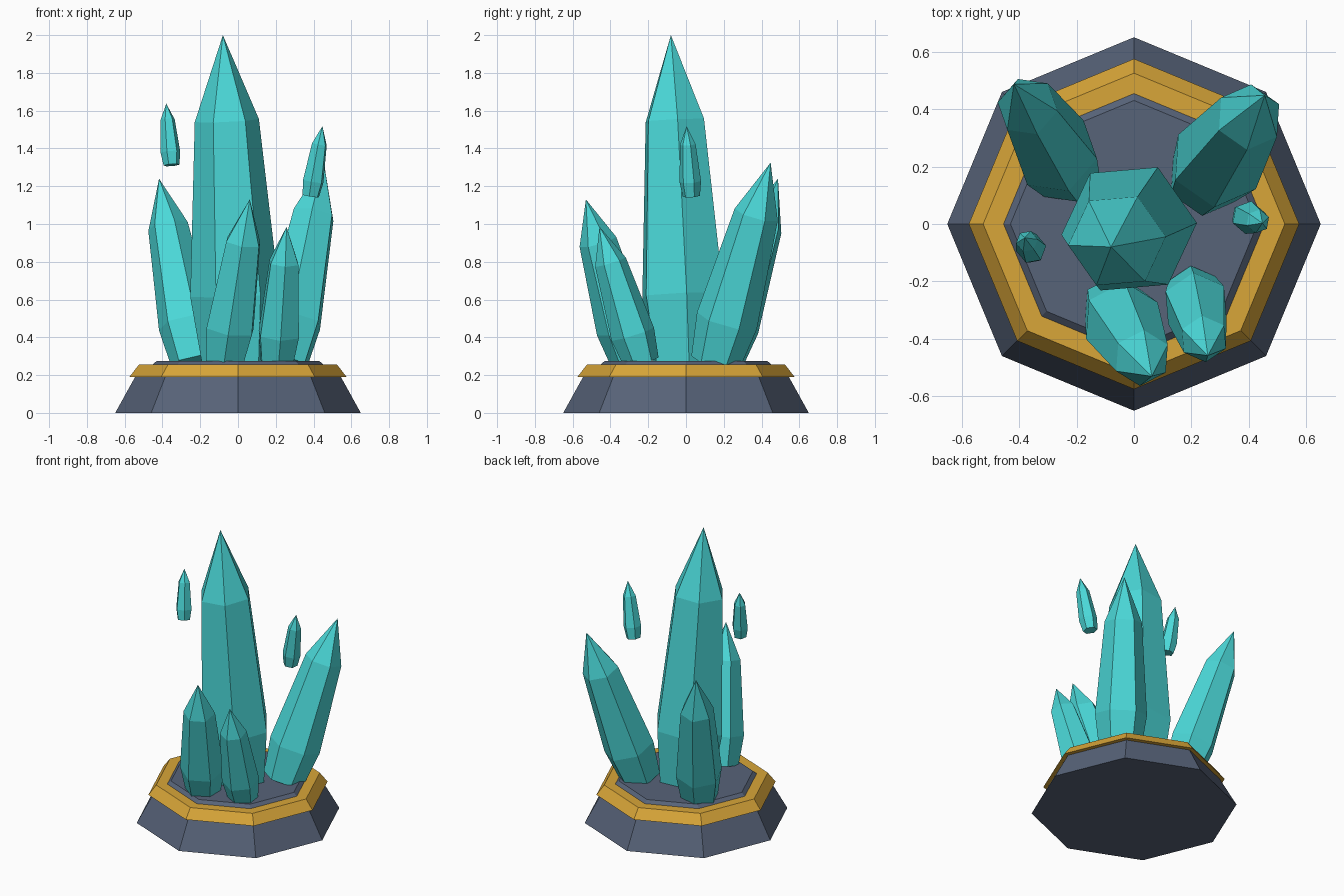
import bpy, bmesh
from math import sin, cos, radians, tau
from mathutils import Vector

cube = bpy.data.objects.get("Cube")
if cube:
    bpy.data.objects.remove(cube, do_unlink=True)


def make_material(name, color):
    mat = bpy.data.materials.new(name)
    mat.use_nodes = True
    mat.diffuse_color = (*color, 1)
    mat.node_tree.nodes["Principled BSDF"].inputs["Base Color"].default_value = (*color, 1)
    return mat


TEAL = make_material("teal crystal", (0.07, 0.69, 0.69))
GOLD = make_material("gold", (0.69, 0.38, 0.04))
SLATE = make_material("slate stone", (0.095, 0.125, 0.19))


def loft(name, profile, sides, mat, base=(0, 0, 0), axis=(0, 0, 1), turn=0):
    """Faceted solid: (radius, height) rings along an axis; radius 0 is a point."""
    turn_to_axis = Vector((0, 0, 1)).rotation_difference(Vector(axis))
    bm = bmesh.new()
    rings = []
    for radius, height in profile:
        count = sides if radius else 1
        ring = []
        for i in range(count):
            a = tau * i / sides + radians(turn)
            p = Vector((radius * cos(a), radius * sin(a), height))
            ring.append(bm.verts.new(Vector(base) + turn_to_axis @ p))
        rings.append(ring)
    bm.faces.new(rings[0][::-1])
    if len(rings[-1]) > 1:
        bm.faces.new(rings[-1])
    for low, high in zip(rings, rings[1:]):
        for i in range(sides):
            j = (i + 1) % sides
            if len(high) == 1:
                bm.faces.new((low[i], low[j], high[0]))
            else:
                bm.faces.new((low[i], low[j], high[j], high[i]))
    mesh = bpy.data.meshes.new(name)
    bm.to_mesh(mesh)
    bm.free()
    mesh.materials.append(mat)
    obj = bpy.data.objects.new(name, mesh)
    bpy.context.collection.objects.link(obj)
    return obj


def crystal(name, base, tip, radius, turn):
    """Six-sided shard: narrow foot, widest ring, shoulder, then the point."""
    axis = Vector(tip) - Vector(base)
    length = axis.length
    profile = [(radius * 0.8, 0), (radius, length * 0.21),
               (radius * 0.72, length * 0.74), (0, length)]
    loft(name, profile, 6, TEAL, base, axis, turn)


# Octagonal pedestal
loft("pedestal_body", [(0.65, 0), (0.545, 0.19)], 8, SLATE)
loft("gold_band", [(0.575, 0.19), (0.525, 0.255)], 8, GOLD)
loft("pedestal_cap", [(0.46, 0.25), (0.43, 0.275)], 8, SLATE)

# Crystal cluster standing on the cap
crystal("main_crystal", (0, 0, 0.26), (-0.08, -0.08, 2), 0.237, 5)
crystal("back_right_crystal", (-0.235, 0.185, 0.265), (-0.418, 0.487, 1.24), 0.15, 50)
crystal("back_left_crystal", (0.245, 0.155, 0.265), (0.455, 0.448, 1.325), 0.165, 25)
crystal("front_crystal", (-0.07, -0.285, 0.265), (0.062, -0.53, 1.13), 0.14, 27)
crystal("front_left_crystal", (0.205, -0.235, 0.265), (0.257, -0.458, 0.985), 0.118, 35)

# Floating shards
crystal("floating_shard_right", (-0.352, -0.095, 1.312), (-0.38, -0.048, 1.637), 0.053, 10)
crystal("floating_shard_left", (0.385, 0.028, 1.148), (0.447, 0.003, 1.518), 0.058, 20)
